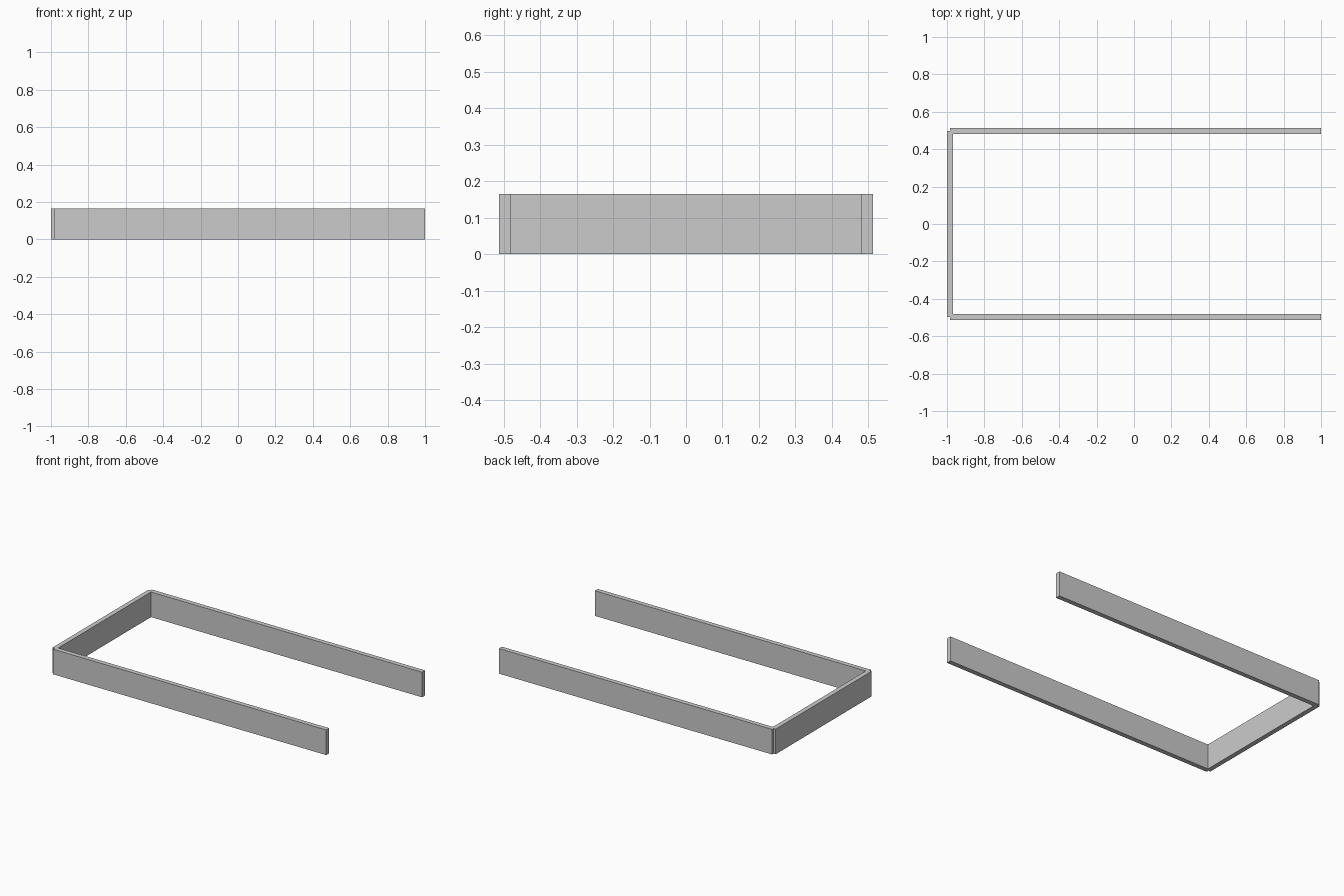
import bpy

if "Cube" in bpy.data.objects:
    bpy.data.objects.remove(bpy.data.objects["Cube"])

HEIGHT = 0.165
THICK = 0.031
RAIL_Y = 0.497           # centreline of the side rails
BACK_X = -1 + THICK / 2  # centreline of the end board


def board(name, x0, x1, y0, y1):
    bpy.ops.mesh.primitive_cube_add(size=1, location=((x0 + x1) / 2, (y0 + y1) / 2, HEIGHT / 2))
    ob = bpy.context.object
    ob.name = name
    ob.scale = (x1 - x0, y1 - y0, HEIGHT)
    bpy.ops.object.transform_apply(location=False, rotation=False, scale=True)
    return ob


# Two long side rails, starting at the end board's centreline
for name, side in (("front_rail", -1), ("back_rail", 1)):
    y = side * RAIL_Y
    board(name, BACK_X, 1, y - THICK / 2, y + THICK / 2)

# Short end board, running between the rail centrelines
board("end_board", -1, -1 + THICK, -RAIL_Y, RAIL_Y)
